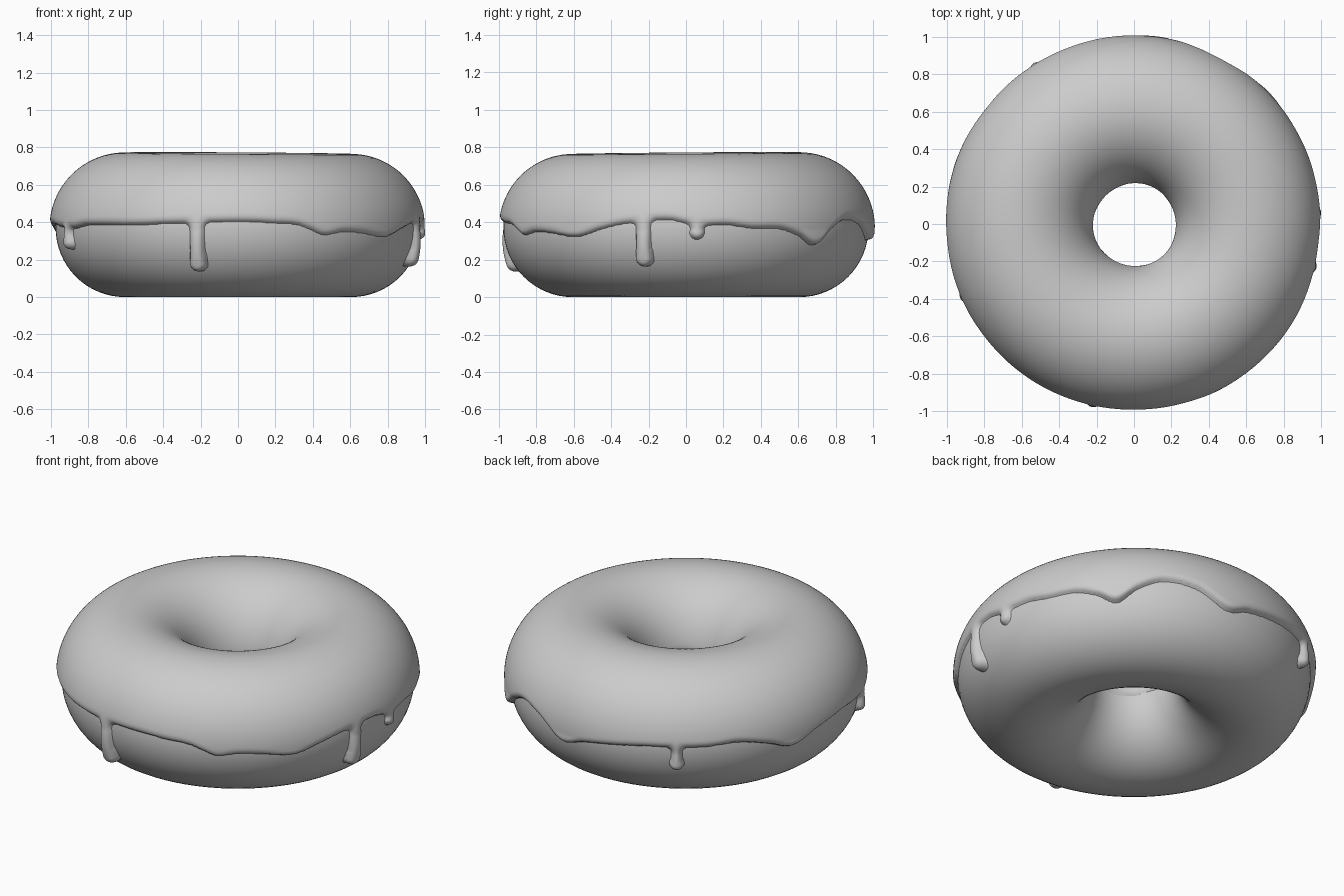
import bpy, bmesh
from math import sin, cos, pi, asin, sqrt, radians, hypot, exp

if "Cube" in bpy.data.objects:
    bpy.data.objects.remove(bpy.data.objects["Cube"])

R, r = 0.605, 0.37      # ring radius, tube radius
ZC = r                  # tube centre height
U = R + r               # outer radius, scales angle to surface distance

# Icing hem: (angle in degrees, height)
HEM = [(-152, .37), (-145, .385), (-124, .387), (-111, .395), (-90, .405), (-78, .397),
       (-71, .388), (-67, .365), (-62, .335), (-55, .35), (-48, .345), (-36.5, .325),
       (-27.5, .365), (-20, .393), (-6, .415), (3.5, .385), (13, .387), (21, .37),
       (31, .365), (38, .33), (44.5, .28), (51.5, .36), (60, .415), (71, .39),
       (82, .305), (90, .34), (103, .37), (113, .385), (132, .39), (142, .40),
       (152, .365), (161, .315), (172, .365), (185, .39), (197, .375)]
# Drips: (angle, tip height, neck radius, tip radius)
DRIPS = [(-103, .14, .037, .050), (-13.5, .165, .037, .050), (3.5, .31, .025, .038),
         (203, .255, .030, .042), (122, .25, .025, .040)]


def arc(z):
    return r * asin(max(-1, min(1, (z - ZC) / r)))


def hem(a):
    """Smooth periodic curve through the hem points."""
    a = (a + 152) % 360 - 152
    n = len(HEM)

    def pt(i):
        return HEM[i % n][0] + 360 * (i // n), HEM[i % n][1]
    i = max(k for k in range(n) if HEM[k][0] <= a)
    p0, p1, p2, p3 = (pt(i + k) for k in (-1, 0, 1, 2))
    h = p2[0] - p1[0]
    t = (a - p1[0]) / h
    m1 = (p2[1] - p0[1]) / (p2[0] - p0[0]) * h
    m2 = (p3[1] - p1[1]) / (p3[0] - p1[0]) * h
    return ((2*t**3 - 3*t*t + 1) * p1[1] + (t**3 - 2*t*t + t) * m1
            + (3*t*t - 2*t**3) * p2[1] + (t**3 - t*t) * m2)


def smooth_max(a, b, k=0.045):
    h = max(k - abs(a - b), 0) / k
    return max(a, b) + h * h * k / 4


def inside(a, v, edge):
    """Distance inside the icing outline: hem joined with the drips."""
    d = v - edge
    for ang, tip, neck, end in DRIPS:
        du = radians((a - ang + 180) % 360 - 180) * U
        if abs(du) > 0.2:
            continue
        top, bot = arc(.42), arc(tip) + end
        t = max(0, min(1, (top - v) / max(top - bot, .01)))
        d = smooth_max(d, neck + (end - neck) * t ** 3 - hypot(du, v - (top + (bot - top) * t)))
    return d


def surface(th, ph, h):
    """Point on the tube, pushed out by h; drips hang outwards, not under."""
    pd = ph * 0.4 if ph < 0 else ph
    rho = R + r * cos(ph) + h * cos(pd)
    return rho * cos(th), rho * sin(th), ZC + r * sin(ph) + h * sin(pd)


def finish(bm, name):
    bmesh.ops.recalc_face_normals(bm, faces=bm.faces)
    me = bpy.data.meshes.new(name)
    bm.to_mesh(me)
    bm.free()
    for p in me.polygons:
        p.use_smooth = True
    ob = bpy.data.objects.new(name, me)
    bpy.context.collection.objects.link(ob)
    return ob


# Dough ring
bm = bmesh.new()
NA, NB = 160, 64
g = [[bm.verts.new(surface(2*pi*i/NA, 0, 0)) for j in range(NB)] for i in range(NA)]
for i in range(NA):
    for j in range(NB):
        th, ph = 2*pi*i/NA, 2*pi*j/NB
        rho = R + r * cos(ph)
        g[i][j].co = (rho * cos(th), rho * sin(th), ZC + r * sin(ph))
for i in range(NA):
    for j in range(NB):
        k, l = (i + 1) % NA, (j + 1) % NB
        bm.faces.new((g[i][j], g[k][j], g[k][l], g[i][l]))
finish(bm, "dough")

# Icing: fine grid over the tube whose thickness falls away at the outline
bm = bmesh.new()
N = 720
rows = [-0.95 + 1.25 * j / 52 for j in range(52)] + [0.30 + (pi - 0.15) * j / 48 for j in range(49)]
W = 0.038
grid, depth = [], []
for i in range(N):
    a = 360 * i / N
    th = radians(a)
    edge = arc(hem(a))
    inner = pi - 0.04 + 0.05 * sin(3 * th + 1)
    t = 0.029 + 0.006 * cos(th - radians(130))
    col, dep = [], []
    for ph in rows:
        v = r * ph
        d = min(inside(a, v, edge), r * (inner - ph))
        z = ZC + r * sin(ph)
        thick = t + (0.18 * max(0, .36 - z) if cos(ph) > 0 else 0)
        if cos(ph) < 0:
            thick -= 0.012 * cos(ph) ** 2
        q = max(0, min(1, d / W))
        h = thick * sqrt(1 - (1 - q) ** 2) if d > 0 else max(d, -0.012)
        col.append(bm.verts.new(surface(th, ph, h)))
        dep.append(d)
    grid.append(col)
    depth.append(dep)
for i in range(N):
    k = (i + 1) % N
    for j in range(len(rows) - 1):
        if max(depth[i][j], depth[k][j], depth[i][j+1], depth[k][j+1]) > -0.008:
            bm.faces.new((grid[i][j], grid[k][j], grid[k][j+1], grid[i][j+1]))
bmesh.ops.delete(bm, geom=[v for v in bm.verts if not v.link_faces], context='VERTS')
finish(bm, "icing")
